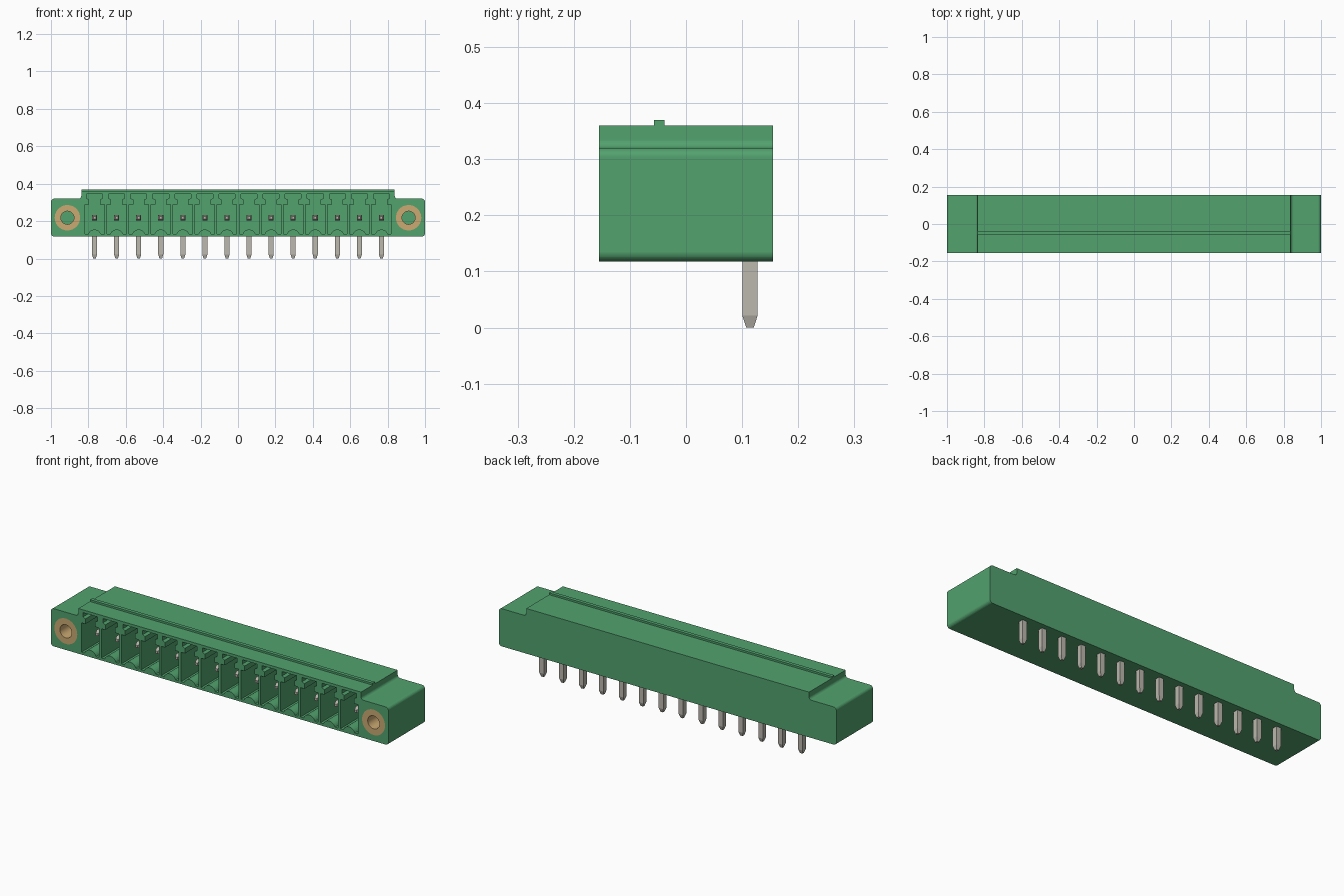
import bpy, bmesh, math
from mathutils import Matrix

if "Cube" in bpy.data.objects:
    bpy.data.objects.remove(bpy.data.objects["Cube"], do_unlink=True)

FRONT, BACK = -0.155, 0.155
PINS, PITCH = 14, 0.118
PIN_Z, PIN_Y, PIN_R = 0.218, 0.114, 0.0135
HOLE_X, HOLE_R, BORE_R, HOLE_END = 0.912, 0.068, 0.035, 0.05
pin_xs = [(i - (PINS - 1) / 2) * PITCH for i in range(PINS)]


def material(name, rgb):
    m = bpy.data.materials.new(name)
    m.use_nodes = True
    m.diffuse_color = (*rgb, 1)
    bsdf = next(n for n in m.node_tree.nodes if n.type == 'BSDF_PRINCIPLED')
    bsdf.inputs["Base Color"].default_value = (*rgb, 1)
    return m


green = material("green plastic", (0.085, 0.36, 0.155))
metal = material("tinned metal", (0.50, 0.48, 0.42))
brass = material("brass", (0.60, 0.40, 0.17))


def make_object(name, bm, mat):
    bmesh.ops.recalc_face_normals(bm, faces=bm.faces)
    mesh = bpy.data.meshes.new(name)
    bm.to_mesh(mesh)
    bm.free()
    mesh.materials.append(mat)
    ob = bpy.data.objects.new(name, mesh)
    bpy.context.collection.objects.link(ob)
    return ob


def arc(cx, cz, r, a0, a1, n=8):
    angles = [math.radians(a0 + (a1 - a0) * i / n) for i in range(n + 1)]
    return [(cx + r * math.cos(a), cz + r * math.sin(a)) for a in angles]


def prism(bm, profile, y0, y1):
    """Extrude an x-z outline from y0 to y1."""
    face = bm.faces.new([bm.verts.new((x, y0, z)) for x, z in profile])
    ext = bmesh.ops.extrude_face_region(bm, geom=[face])["geom"]
    verts = [v for v in ext if isinstance(v, bmesh.types.BMVert)]
    bmesh.ops.translate(bm, verts=verts, vec=(0, y1 - y0, 0))


def box(bm, lo, hi):
    size = [b - a for a, b in zip(lo, hi)]
    mid = [(a + b) / 2 for a, b in zip(lo, hi)]
    bmesh.ops.create_cube(bm, size=1,
                          matrix=Matrix.Translation(mid) @ Matrix.Diagonal((*size, 1)))


def tapered_bar(bm, length, taper, matrix):
    """Square bar pointing down local -z from 0, with a tapered end."""
    rings = [(0, PIN_R), (taper - length, PIN_R), (-length, PIN_R * 0.5)]
    loops = [[bm.verts.new(matrix @ Matrix.Translation((sx * r, sy * r, z)).translation)
              for sx, sy in ((-1, -1), (1, -1), (1, 1), (-1, 1))] for z, r in rings]
    for a, b in zip(loops, loops[1:]):
        for i in range(4):
            j = (i + 1) % 4
            bm.faces.new((a[i], a[j], b[j], b[i]))
    bm.faces.new(loops[0])
    bm.faces.new(loops[-1])


# Housing outline: rounded flanges, raised centre with filleted steps
right = (arc(0.983, 0.135, 0.017, -90, 0) + arc(0.983, 0.303, 0.017, 0, 90)
         + arc(0.853, 0.335, 0.015, 270, 180) + [(0.838, 0.36)])
outline = right + [(-x, z) for x, z in reversed(right)]
bm = bmesh.new()
prism(bm, outline, FRONT, BACK)
housing = make_object("housing", bm, green)

# Cutter: keyed socket for each pin plus the two insert holes
half = ([(0.034, 0.131), (0.052, 0.131), (0.052, 0.288), (0.029, 0.288),
         (0.029, 0.315), (0.043, 0.322), (0.043, 0.345)])
floor_bump = arc(0, 0.119, 0.036, 145, 35, 8)
bm = bmesh.new()
for px in pin_xs:
    socket = floor_bump + half + [(-x, z) for x, z in reversed(half)]
    prism(bm, [(px + x, z) for x, z in socket], FRONT - 0.02, 0.085)
for s in (-1, 1):
    prism(bm, arc(s * HOLE_X, PIN_Z, HOLE_R, 0, 360, 40)[:-1], FRONT - 0.02, HOLE_END)
cutter = make_object("socket_cutter", bm, green)
cutter.hide_render = True

cut = housing.modifiers.new("sockets", 'BOOLEAN')
cut.operation = 'DIFFERENCE'
cut.solver = 'EXACT'
cut.object = cutter
bpy.context.view_layer.objects.active = housing
bpy.ops.object.modifier_apply(modifier=cut.name)
bpy.data.objects.remove(cutter, do_unlink=True)

# Keying rib along the top
bm = bmesh.new()
box(bm, (-0.838, -0.057, 0.355), (0.838, -0.038, 0.37))
make_object("top_rib", bm, green)

# Threaded-style brass inserts in the flanges
for s, side in ((1, "left"), (-1, "right")):
    bm = bmesh.new()
    rings = [(r, y) for r, y in ((HOLE_R, FRONT), (HOLE_R, HOLE_END),
                                 (BORE_R, HOLE_END), (BORE_R, FRONT))]
    loops = [[bm.verts.new((x, y, z)) for x, z in
              arc(s * HOLE_X, PIN_Z, r, 0, 360, 40)[:-1]] for r, y in rings]
    for k in range(4):
        a, b = loops[k], loops[(k + 1) % 4]
        for i in range(40):
            j = (i + 1) % 40
            bm.faces.new((a[i], a[j], b[j], b[i]))
    insert = make_object(f"{side}_flange_insert", bm, brass)
    bpy.ops.object.select_all(action='DESELECT')
    insert.select_set(True)
    bpy.context.view_layer.objects.active = insert
    bpy.ops.object.shade_smooth_by_angle(angle=math.radians(30))

# Right-angle contact pins: a leg going down and a contact pointing forward
for i, px in enumerate(pin_xs):
    bm = bmesh.new()
    tapered_bar(bm, PIN_Z + PIN_R, 0.021, Matrix.Translation((px, PIN_Y, PIN_Z + PIN_R)))
    forward = Matrix.Translation((px, PIN_Y, PIN_Z)) @ Matrix.Rotation(math.radians(-90), 4, 'X')
    tapered_bar(bm, 0.214, 0.02, forward)
    make_object(f"contact_pin_{i + 1}", bm, metal)
